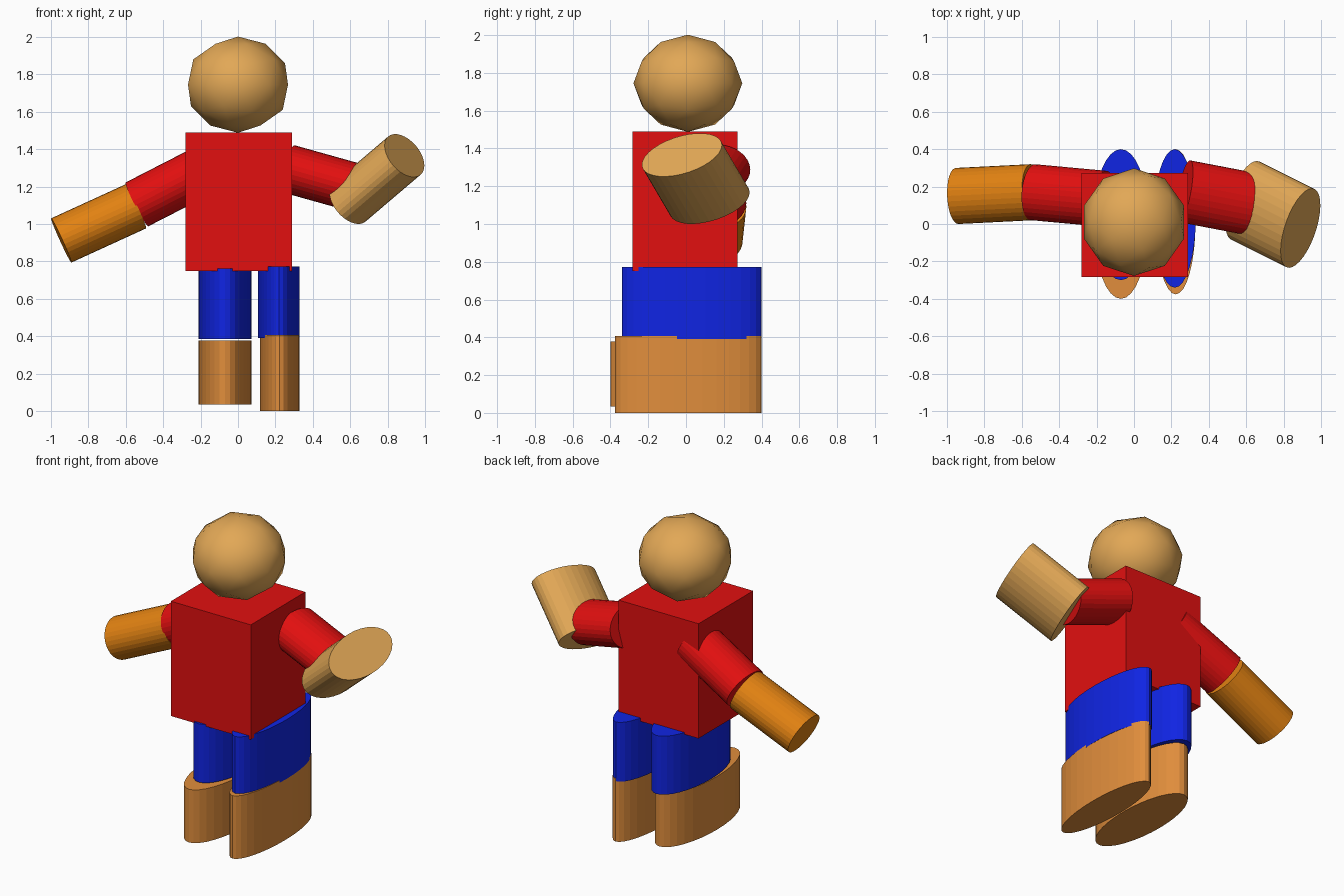
import bpy
from mathutils import Matrix, Vector

cube = bpy.data.objects.get("Cube")
if cube:
    bpy.data.objects.remove(cube, do_unlink=True)


def material(name, rgb):
    mat = bpy.data.materials.new(name)
    mat.use_nodes = True
    colour = (*rgb, 1)
    mat.diffuse_color = colour
    mat.node_tree.nodes["Principled BSDF"].inputs["Base Color"].default_value = colour
    return mat


red = material("red", (0.76, 0.005, 0.005))
blue = material("blue", (0.005, 0.018, 0.77))
tan = material("light tan", (0.76, 0.39, 0.093))
brown = material("warm brown", (0.75, 0.27, 0.045))
orange = material("orange", (0.76, 0.223, 0.006))


def finish(name, mat):
    obj = bpy.context.object
    obj.name = obj.data.name = name
    obj.data.materials.append(mat)
    return obj


def limb(name, start, end, depth_radius, side_radius, mat):
    """Elliptical cylinder between two points, its wide axis kept close to y."""
    start, end = Vector(start), Vector(end)
    axis = (end - start).normalized()
    wide = Vector((0, 1, 0))
    wide = (wide - axis * wide.dot(axis)).normalized()
    side = wide.cross(axis)
    bpy.ops.mesh.primitive_cylinder_add(vertices=32, radius=1, depth=1)
    obj = finish(name, mat)
    turn = Matrix((side, wide, axis)).transposed().to_4x4()
    size = Matrix.Diagonal((side_radius, depth_radius, (end - start).length, 1))
    obj.data.transform(turn @ size)
    obj.location = (start + end) / 2
    return obj


# Head
bpy.ops.mesh.primitive_ico_sphere_add(subdivisions=2, radius=1, location=(0, 0.01, 1.745))
head = finish("head", tan)
head.scale = (0.281, 0.288, 0.257)
bpy.ops.object.shade_smooth()

# Torso
bpy.ops.mesh.primitive_cube_add(size=1, location=(0.005, -0.006, 1.12))
torso = finish("torso", red)
torso.scale = (0.57, 0.556, 0.74)

# Right arm, lowered
limb("right_upper_arm", (-0.16, 0.135, 1.3), (-0.54, 0.17, 1.105), 0.15, 0.132, red)
limb("right_forearm", (-0.545, 0.17, 1.095), (-0.945, 0.15, 0.912), 0.15, 0.13, orange)

# Left arm, raised at the elbow
limb("left_upper_arm", (0.27, 0.175, 1.295), (0.61, 0.11, 1.2), 0.168, 0.13, red)
limb("left_forearm", (0.595, 0.125, 1.115), (0.89, -0.022, 1.366), 0.227, 0.134, tan)

# Legs
limb("right_upper_leg", (-0.07, 0.05, 0.385), (-0.07, 0.05, 0.762), 0.35, 0.142, blue)
limb("right_lower_leg", (-0.07, -0.015, 0.035), (-0.07, -0.015, 0.378), 0.385, 0.142, brown)
limb("left_upper_leg", (0.218, 0.03, 0.39), (0.218, 0.03, 0.772), 0.37, 0.112, blue)
limb("left_lower_leg", (0.223, 0.012, 0), (0.223, 0.012, 0.406), 0.388, 0.106, brown)
